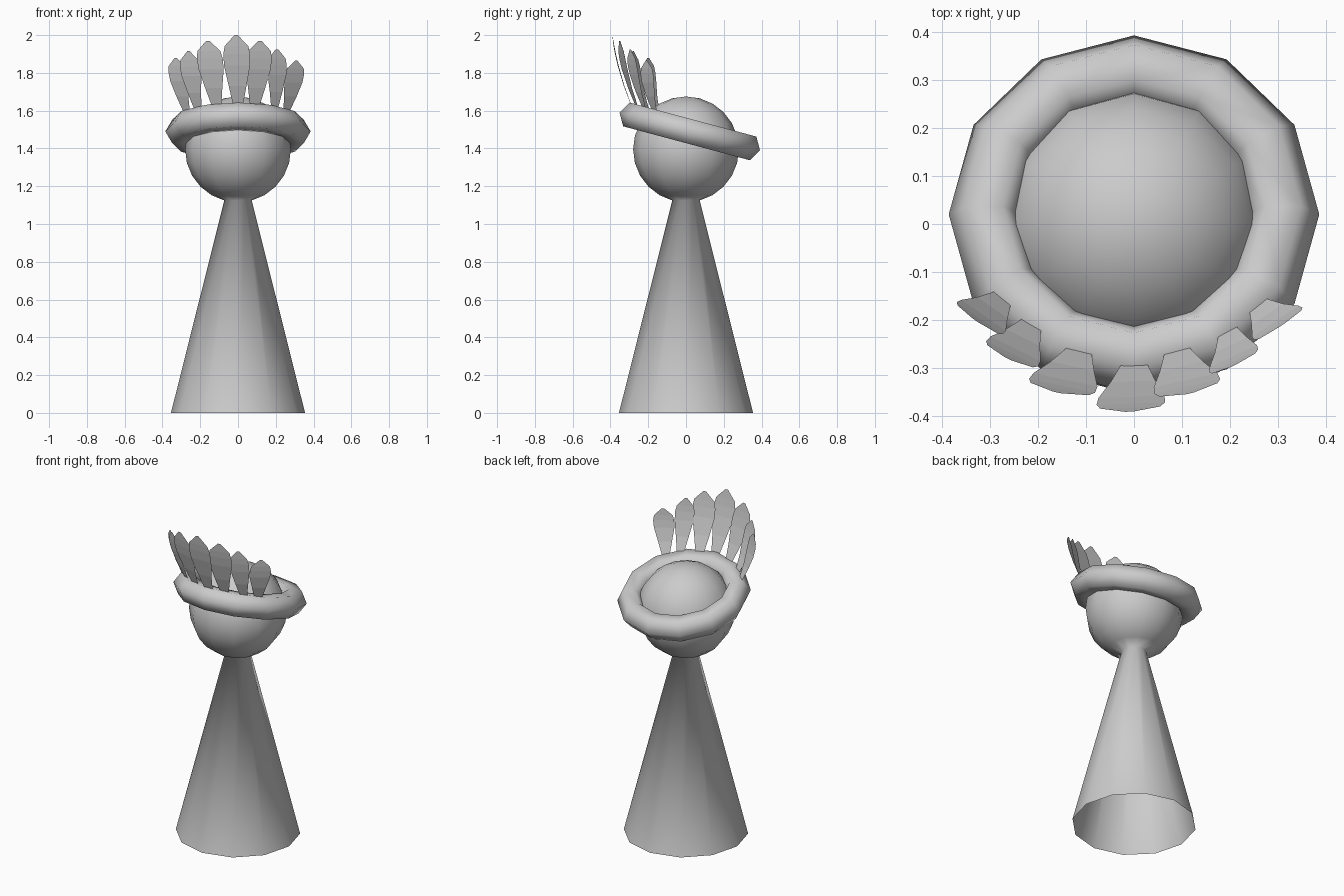
import bpy, bmesh, math
from mathutils import Vector

if "Cube" in bpy.data.objects:
    bpy.data.objects.remove(bpy.data.objects["Cube"])


def make_object(name, bm, smooth):
    me = bpy.data.meshes.new(name)
    bm.to_mesh(me)
    bm.free()
    for p in me.polygons:
        p.use_smooth = smooth
    ob = bpy.data.objects.new(name, me)
    bpy.context.collection.objects.link(ob)
    return ob


# Body: 12-sided revolve, open cone flowing into a ball head
SIDES, R, CZ = 12, 0.28, 1.395
profile = [(0.355, 0.0)]
profile += [(R * math.sin(math.radians(a)), CZ - R * math.cos(math.radians(a)))
            for a in range(15, 180, 15)]
bm = bmesh.new()
rings = []
for r, z in profile:
    rings.append([bm.verts.new((r * math.cos(2 * math.pi * i / SIDES),
                                r * math.sin(2 * math.pi * i / SIDES), z))
                  for i in range(SIDES)])
for lo, hi in zip(rings, rings[1:]):
    for i in range(SIDES):
        j = (i + 1) % SIDES
        bm.faces.new((lo[i], lo[j], hi[j], hi[i]))
top = bm.verts.new((0, 0, CZ + R))
for i in range(SIDES):
    bm.faces.new((rings[-1][i], rings[-1][(i + 1) % SIDES], top))
make_object("body_and_head", bm, True)

# Headband: tilted ring, 12 x 6 sides
bpy.ops.mesh.primitive_torus_add(major_segments=12, minor_segments=6,
                                 major_radius=0.31, minor_radius=0.075,
                                 location=(0, 0.02, 1.49),
                                 rotation=(math.radians(-15), 0, 0))
bpy.context.object.name = "headband"
bpy.ops.object.shade_smooth()

# Feathers: thin bowed blades; outline rows are (height fraction, width fraction)
OUTLINE = [(-0.12, 0.3), (0.0, 0.4), (0.25, 0.66), (0.55, 0.97),
           (0.72, 1.0), (0.84, 0.88), (1.0, 0.12)]


def feather(name, base, tip, half_width, yaw):
    base, tip = Vector(base), Vector(tip)
    a = math.radians(yaw)
    side = Vector((math.cos(a), math.sin(a), 0))
    out = Vector((math.sin(a), -math.cos(a), 0))
    bm = bmesh.new()
    prev = None
    for t, w in OUTLINE:
        c = base.lerp(tip, t) + out * 0.05 * t * (1 - t)
        row = [bm.verts.new(c - side * half_width * w),
               bm.verts.new(c + side * half_width * w)]
        if prev:
            bm.faces.new((prev[0], prev[1], row[1], row[0]))
        prev = row
    make_object(name, bm, False)


FEATHERS = [
    ((-0.275, -0.155, 1.605), (-0.33, -0.20, 1.88), 0.058, -35),
    ((-0.215, -0.21, 1.62), (-0.262, -0.28, 1.915), 0.060, -26),
    ((-0.115, -0.265, 1.635), (-0.16, -0.35, 1.97), 0.070, -12),
    ((0.0, -0.294, 1.64), (-0.01, -0.39, 2.0), 0.071, 2),
    ((0.09, -0.265, 1.635), (0.116, -0.352, 1.97), 0.070, 13),
    ((0.195, -0.225, 1.625), (0.206, -0.295, 1.925), 0.056, 25),
    ((0.26, -0.17, 1.61), (0.308, -0.21, 1.865), 0.060, 34),
]
for n, (b, t, w, yaw) in enumerate(FEATHERS, 1):
    feather(f"feather_{n}", b, t, w, yaw)
